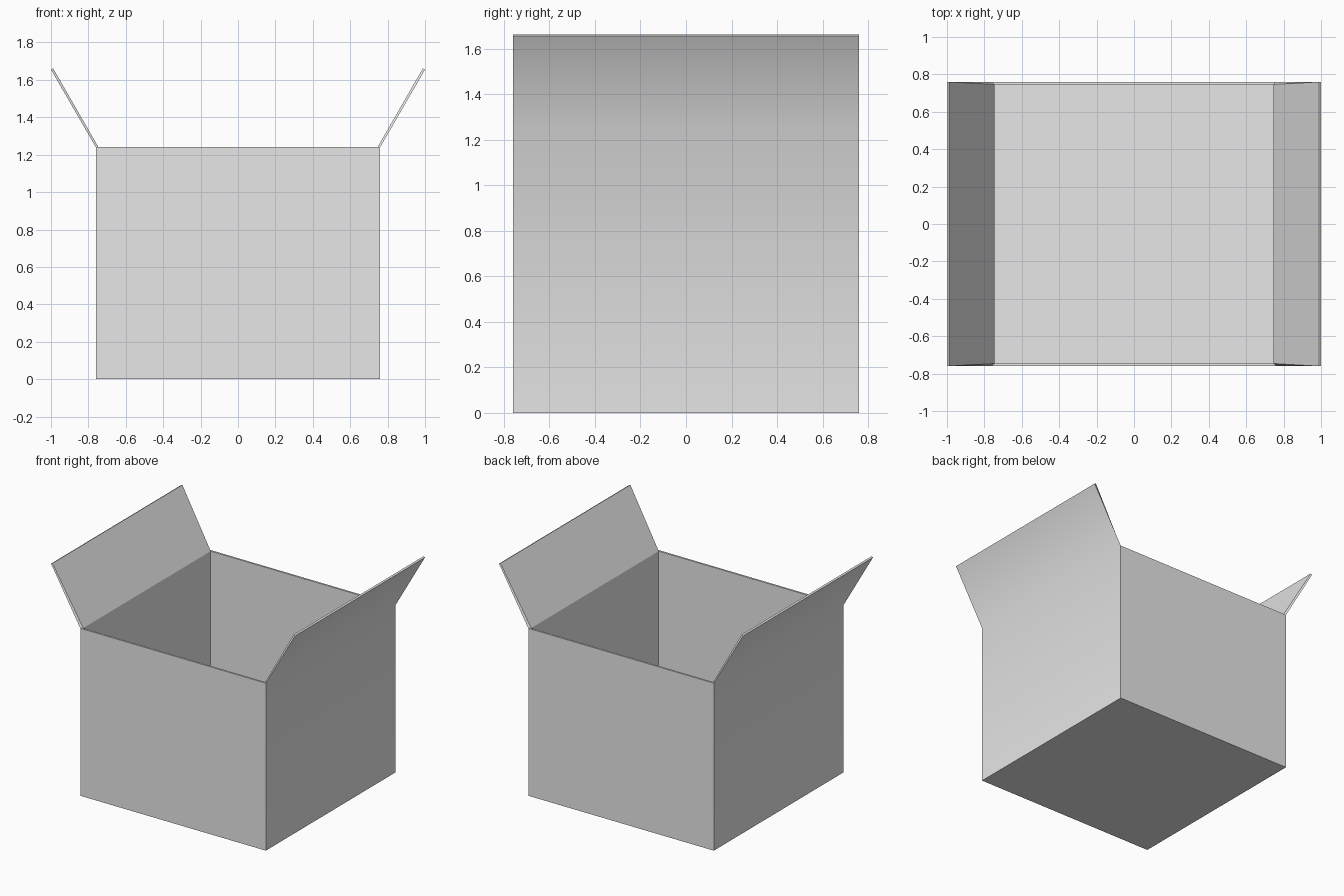
import bpy
import bmesh
from mathutils import Matrix, Vector

HALF, HEIGHT, WALL = 0.76, 1.24, 0.014
TIP_OUT, TIP_IN = (1.0, 1.655), (0.988, 1.661)

old = bpy.data.objects.get("Cube")
if old:
    bpy.data.objects.remove(old, do_unlink=True)

grey = bpy.data.materials.new("plain_grey")
grey.use_nodes = True
colour = (0.8, 0.8, 0.8, 1)
grey.diffuse_color = colour
grey.node_tree.nodes["Principled BSDF"].inputs["Base Color"].default_value = colour

# Outer block
bm = bmesh.new()
bmesh.ops.create_cube(bm, size=1, matrix=Matrix.Translation((0, 0, HEIGHT / 2))
                      @ Matrix.Diagonal((2 * HALF, 2 * HALF, HEIGHT, 1)))
bm.normal_update()
outer_sides = [f for f in bm.faces if abs(f.normal.x) > 0.9]
top = max(bm.faces, key=lambda f: f.calc_center_median().z)

# Rim and hollow interior
rim = bmesh.ops.inset_individual(bm, faces=[top], thickness=WALL,
                                 use_even_offset=True)["faces"]
floor = bmesh.ops.extrude_discrete_faces(bm, faces=[top])["faces"][0]
bmesh.ops.translate(bm, verts=floor.verts, vec=(0, 0, WALL - HEIGHT))

# Two open flaps grown from the left and right rim strips
strips = [f for f in rim if abs(f.calc_center_median().x) > HALF / 2]
for strip in strips:
    side = 1 if strip.calc_center_median().x > 0 else -1
    tip = bmesh.ops.extrude_discrete_faces(bm, faces=[strip])["faces"][0]
    for v in tip.verts:
        outer = abs(v.co.x) > HALF - WALL / 2
        x, z = TIP_OUT if outer else TIP_IN
        v.co = Vector((side * x, HALF if v.co.y > 0 else -HALF, z))

# Soft bend only where each flap meets its outer wall
bm.normal_update()
for wall in outer_sides:
    wall.smooth = True
    hinge = max(wall.edges, key=lambda e: e.verts[0].co.z + e.verts[1].co.z)
    for f in hinge.link_faces:
        f.smooth = True

mesh = bpy.data.meshes.new("open_box")
bm.to_mesh(mesh)
bm.free()
mesh.materials.append(grey)
box = bpy.data.objects.new("open_box", mesh)
bpy.context.collection.objects.link(box)
